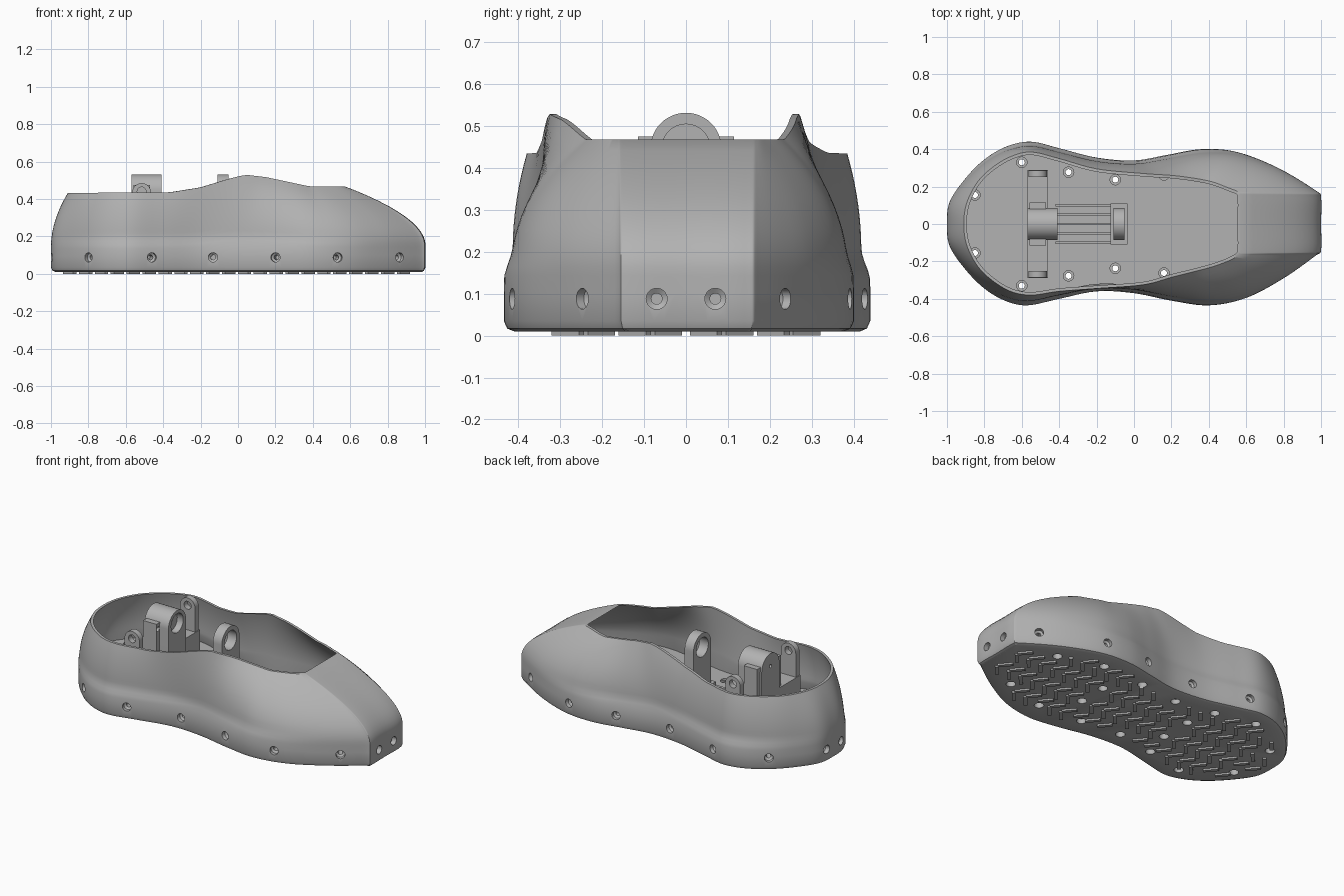
import bpy, bmesh, math
from mathutils import Vector, Matrix

cube = bpy.data.objects.get("Cube")
if cube:
    bpy.data.objects.remove(cube, do_unlink=True)

grey = bpy.data.materials.new("plain grey")
grey.use_nodes = True
grey.diffuse_color = (0.45, 0.45, 0.45, 1)
grey.node_tree.nodes["Principled BSDF"].inputs["Base Color"].default_value = grey.diffuse_color

FLOOR, UNDER = 0.15, 0.01


def finish(name, bm):
    bmesh.ops.recalc_face_normals(bm, faces=bm.faces)
    mesh = bpy.data.meshes.new(name)
    bm.to_mesh(mesh)
    bm.free()
    mesh.materials.append(grey)
    ob = bpy.data.objects.new(name, mesh)
    bpy.context.collection.objects.link(ob)
    return ob


def activate(ob):
    bpy.ops.object.select_all(action='DESELECT')
    ob.select_set(True)
    bpy.context.view_layer.objects.active = ob


def smooth(ob, angle=35):
    activate(ob)
    bpy.ops.object.shade_smooth_by_angle(angle=math.radians(angle))


def cut(ob, bm):
    cutter = finish("hole_cutter", bm)
    cutter.hide_render = True
    mod = ob.modifiers.new("holes", 'BOOLEAN')
    mod.operation, mod.solver, mod.object = 'DIFFERENCE', 'EXACT', cutter
    activate(ob)
    bpy.ops.object.modifier_apply(modifier=mod.name)
    bpy.data.objects.remove(cutter, do_unlink=True)


def bridge(bm, a, b):
    for i in range(len(a)):
        j = (i + 1) % len(a)
        bm.faces.new((a[i], a[j], b[j], b[i]))


def lathe(bm, profile, origin, axis, n=20):
    """Closed turned solid; profile is (radius, distance along axis)."""
    m = Matrix.Translation(origin) @ Vector(axis).to_track_quat('Z', 'Y').to_matrix().to_4x4()
    rings = [[bm.verts.new(m @ Vector((r * math.cos(k * math.tau / n), r * math.sin(k * math.tau / n), h)))
              for k in range(n)] for r, h in profile]
    for a, b in zip(rings, rings[1:]):
        bridge(bm, a, b)
    bm.faces.new(rings[0])
    bm.faces.new(rings[-1])


def box(bm, lo, hi):
    lo, hi = Vector(lo), Vector(hi)
    m = Matrix.Translation((lo + hi) / 2) @ Matrix.Diagonal((*(hi - lo), 1))
    bmesh.ops.create_cube(bm, size=1, matrix=m)


# Outline rows: sole x, y, then matching rim x, y
heel, toe = (-1, 0, -.91, 0), (1, 0, .57, 0)
left = [(-.985, .12, -.895, .11), (-.9, .245, -.84, .22), (-.8, .345, -.76, .3), (-.68, .415, -.66, .36),
        (-.55, .44, -.55, .385), (-.4, .405, -.4, .35), (-.2, .355, -.2, .295), (0, .34, .05, .27),
        (.18, .37, .2, .26), (.36, .4, .32, .245), (.55, .385, .42, .225), (.77, .3, .5, .195),
        (.97, .18, .56, .17), (1, .14, .57, .14)]
right = [(-.985, -.12, -.895, -.11), (-.9, -.245, -.84, -.22), (-.8, -.345, -.76, -.3),
         (-.69, -.41, -.66, -.36), (-.57, -.435, -.55, -.38), (-.4, -.4, -.4, -.36),
         (-.2, -.36, -.2, -.345), (0, -.37, .05, -.325), (.2, -.41, .2, -.285), (.4, -.435, .34, -.25),
         (.6, -.395, .43, -.225), (.8, -.29, .51, -.195), (.97, -.17, .56, -.165), (1, -.14, .57, -.14)]
rows = [Vector(r) for r in [heel] + right + [toe] + left[::-1]]
rim_heights = [(-1, .432), (-.36, .436), (-.2, .462), (-.05, .508), (.04, .53), (.15, .517), (.38, .468), (2, .465)]


def rim_z(x):
    for (x0, z0), (x1, z1) in zip(rim_heights, rim_heights[1:]):
        if x <= x1:
            return z0 + (z1 - z0) * (x - x0) / (x1 - x0)


def spline(ctrl, steps=6):
    out, n = [], len(ctrl)
    for i in range(n):
        a, b, c, d = (ctrl[(i + k) % n] for k in (-1, 0, 1, 2))
        for s in range(steps):
            t = s / steps
            out.append(b + (c - a) * (t / 2) + (a * 2 - b * 5 + c * 4 - d) * (t * t / 2)
                       + (b * 3 - a - c * 3 + d) * (t ** 3 / 2))
    return out


outline = spline(rows)
N = len(outline)


def inset(pts, d):
    res = []
    for i, p in enumerate(pts):
        t = pts[(i + 1) % N] - pts[i - 1]
        res.append(p + Vector((-t.y, t.x, 0)).normalized() * d)
    return res


def wall(g):
    """Ring of the outer wall; g runs from the sole edge to the rim."""
    pts = []
    for bx, by, rx, ry in outline:
        f = max(0, (g - .28) / .72) ** 1.9
        z = .035 + g * (rim_z(rx) - .035)
        s = min(1, max(0, (z - .13) / .08))
        pinch = 1 - .05 * s * s * (3 - 2 * s) * (1 - g) * 1.5 * min(1, max(0, (.8 - bx) * 2))
        pts.append(Vector((bx + (rx - bx) * f, (by + (ry - by) * f) * pinch, z)))
    return pts


def flat(pts, z):
    return [Vector((p.x, p.y, z)) for p in pts]


# Shoe body: solid sole and thin upper in one loft
base = wall(0)
levels = [.15, .25, .3, .35, .4, .45, .5, .56, .62, .68, .75, .82, .88, .94, 1]
rings = [flat(inset(base, .025), UNDER), flat(inset(base, .008), .017), base]
rings += [wall(g) for g in levels]
rings += [inset(wall(g), .016 + .012 * (1 - g)) for g in reversed(levels[4:])]
rings.append(flat(inset(wall(.28), .026), FLOOR))
bm = bmesh.new()
loops = [[bm.verts.new(p) for p in ring] for ring in rings]
for a, b in zip(loops, loops[1:]):
    bridge(bm, a, b)
bm.faces.new(loops[0])
bm.faces.new(loops[-1])
body = finish("shoe_body", bm)

# Countersunk holes round the sole edge
bm = bmesh.new()
edge_hole = [(.013, -.09), (.013, -.03), (.025, -.022), (.025, .05)]
for side in (-1, 1):
    for x in (-.8, -.47, -.14, .2, .53, .87):
        i = min((k for k in range(N) if base[k].y * side > .05), key=lambda k: abs(base[k].x - x))
        t = base[(i + 1) % N] - base[i - 1]
        lathe(bm, edge_hole, (base[i].x, base[i].y, .088), (t.y, -t.x, 0))
    for end in (-1, 1):
        lathe(bm, edge_hole, (end * .995, side * .07, .088), (end, 0, 0))

# Screw holes through the floor, and blind ones below
floor_holes = [(x, y * s) for s in (-1, 1)
               for x, y in ((-.85, .155), (-.6, .33), (-.35, .277), (-.1, .237), (.16, .262))]
blind_holes = [(x, y * s) for s in (-1, 1) for x, y in ((.45, .28), (.72, .2), (-.3, .1), (.3, .09))]
for x, y in floor_holes:
    lathe(bm, [(.027, -.05), (.027, .04), (.016, .04), (.016, FLOOR - .012), (.028, FLOOR - .012), (.028, FLOOR + .03)],
          (x, y, 0), (0, 0, 1))
for x, y in blind_holes:
    lathe(bm, [(.027, -.05), (.027, .05)], (x, y, 0), (0, 0, 1))
cut(body, bm)
smooth(body)

# Chevron treads under the sole
bm = bmesh.new()
inner = inset(base, .06)


def inside(x, y):
    hit = False
    for p, q in zip(inner, inner[1:] + inner[:1]):
        if (p.y > y) != (q.y > y) and x < p.x + (q.x - p.x) * (y - p.y) / (q.y - p.y):
            hit = not hit
    return hit


for col in (-.245, -.085, .085, .245):
    for k in range(22):
        x = -.93 + k * .085
        for s in (-1, 1):
            mid = Vector((x + .03, col + s * .036, .007))
            clear = all(math.hypot(mid.x - hx, mid.y - hy) > .06 for hx, hy in floor_holes + blind_holes)
            if clear and inside(x, col + s * .07) and inside(x + .06, col):
                m = Matrix.Translation(mid) @ Matrix.Rotation(-s * .88, 4, 'Z') @ Matrix.Diagonal((.024, .09, .014, 1))
                m = Matrix.Translation(mid) @ Matrix.Rotation(s * .7, 4, 'Z') @ Matrix.Diagonal((.022, .085, .014, 1))
                bmesh.ops.create_cube(bm, size=1, matrix=m)
finish("sole_treads", bm)


# Round-topped lugs
def lug(name, axis, centre, radius, z, foot, start, end):
    arc = [(centre + radius * math.cos(math.pi * k / 24), z + radius * math.sin(math.pi * k / 24)) for k in range(25)]
    arc += [(centre - radius, foot), (centre + radius, foot)]
    place = (lambda u, v, d: (d, u, v)) if axis == 'x' else (lambda u, v, d: (u, d, v))
    bm = bmesh.new()
    a, b = ([bm.verts.new(place(u, v, d)) for u, v in arc] for d in (start, end))
    bridge(bm, a, b)
    bm.faces.new(a)
    bm.faces.new(b)
    return finish(name, bm)


front_post = lug("front_post", 'x', 0, .085, .447, FLOOR - .005, -.11, -.05)
bm = bmesh.new()
lathe(bm, [(.058, -.2), (.058, .1)], (0, 0, .447), (1, 0, 0), 32)
cut(front_post, bm)
smooth(front_post)

rear_block = lug("rear_block", 'x', 0, .085, .447, FLOOR - .005, -.57, -.41)
bm = bmesh.new()
lathe(bm, [(.01, -.7), (.01, -.45), (.058, -.45), (.058, -.3)], (0, 0, .455), (1, 0, 0), 32)
cut(rear_block, bm)
smooth(rear_block)

for word, s in (("left", 1), ("right", -1)):
    side_lug = lug(word + "_side_lug", 'y', -.515, .05, .435, FLOOR - .005, s * .25, s * .285)
    bm = bmesh.new()
    lathe(bm, [(.024, -.4), (.024, .4)], (-.515, 0, .44), (0, 1, 0))
    cut(side_lug, bm)
    smooth(side_lug)
    bm = bmesh.new()
    box(bm, (-.56, min(s * .08, s * .115), FLOOR), (-.47, max(s * .08, s * .115), .475))
    clamp = finish(word + "_clamp", bm)
    bm = bmesh.new()
    lathe(bm, [(.014, -.5), (.014, -.4)], (0, s * .1, .44), (1, 0, 0))
    cut(clamp, bm)

# Cross bar, post foot and ribbed floor plate
bm = bmesh.new()
box(bm, (-.57, -.29, FLOOR - .005), (-.46, .29, .29))
finish("cross_bar", bm)
bm = bmesh.new()
box(bm, (-.125, -.11, FLOOR - .005), (-.035, .11, .2))
finish("post_foot", bm)
bm = bmesh.new()
box(bm, (-.46, -.15, FLOOR - .005), (0, .15, FLOOR + .008))
for y in (-.1, -.05, 0, .05, .1):
    box(bm, (-.42, y - .006, FLOOR), (-.12, y + .006, FLOOR + .025))
finish("floor_plate", bm)
